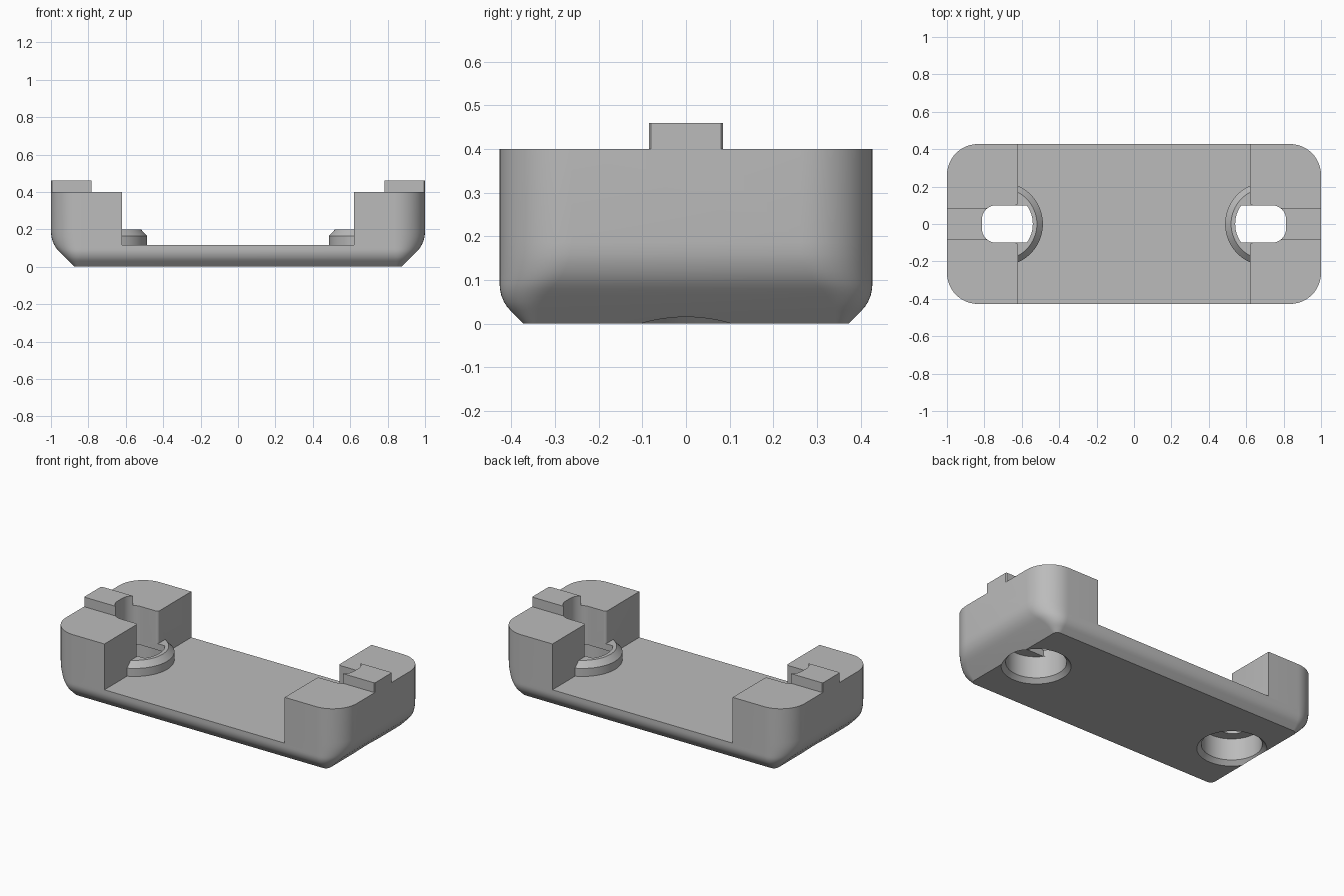
import bpy, bmesh, math

if "Cube" in bpy.data.objects:
    bpy.data.objects.remove(bpy.data.objects["Cube"])

HOLE_X, HOLE_R = 0.711, 0.17     # centre and radius of the screw holes
STEP_X, FLOOR_Z = 0.62, 0.115    # inner face of end blocks, floor height

grey = bpy.data.materials.new("grey plastic")
grey.diffuse_color = (0.5, 0.5, 0.5, 1)
grey.use_nodes = True
grey.node_tree.nodes["Principled BSDF"].inputs["Base Color"].default_value = grey.diffuse_color


def loft(name, rings):
    """Closed solid through a stack of matching (x, y, z) rings."""
    bm = bmesh.new()
    rows = [[bm.verts.new(p) for p in ring] for ring in rings]
    n = len(rows[0])
    for a, b in zip(rows, rows[1:]):
        for i in range(n):
            j = (i + 1) % n
            bm.faces.new((a[i], a[j], b[j], b[i]))
    bm.faces.new(rows[0][::-1])
    bm.faces.new(rows[-1])
    bmesh.ops.recalc_face_normals(bm, faces=bm.faces)
    me = bpy.data.meshes.new(name)
    bm.to_mesh(me)
    bm.free()
    me.materials.append(grey)
    ob = bpy.data.objects.new(name, me)
    bpy.context.collection.objects.link(ob)
    return ob


def arc(cx, cy, r, a0, a1, n):
    return [(cx + r * math.cos(math.radians(a0 + (a1 - a0) * i / n)),
             cy + r * math.sin(math.radians(a0 + (a1 - a0) * i / n))) for i in range(n + 1)]


def round_rect(hx, hy, r, z, n=12):
    pts = []
    for k, (sx, sy) in enumerate(((1, 1), (-1, 1), (-1, -1), (1, -1))):
        pts += arc(sx * (hx - r), sy * (hy - r), r, 90 * k, 90 * k + 90, n)
    return [(x, y, z) for x, y in pts]


def prism(name, outline, z0, z1):
    return loft(name, [[(x, y, z) for x, y in outline] for z in (z0, z1)])


def turned(name, cx, profile, n=64):
    return loft(name, [[(x, y, z) for x, y in arc(cx, 0, r, 0, 360, n)[:-1]] for r, z in profile])


def boolean(target, tool, op):
    mod = target.modifiers.new(op, 'BOOLEAN')
    mod.operation, mod.object, mod.solver = op, tool, 'EXACT'
    bpy.context.view_layer.objects.active = target
    bpy.ops.object.modifier_apply(modifier=mod.name)
    bpy.data.objects.remove(tool)


def inset(z, flat, r):
    """45 degree chamfer blending into a round of radius r."""
    if z <= flat:
        return flat - z + r * (1 - math.sqrt(0.5))
    u = max(0, flat + r * math.sqrt(0.5) - z)
    return r - math.sqrt(r * r - u * u)


# Body: rounded block narrowing towards the underside
levels = [0, 0.03, 0.04, 0.05, 0.065, 0.08, 0.092, 0.105, 0.12, 0.14, 0.16, 0.187, 0.4]
rings = []
for z in levels:
    dx, dy = inset(z, 0.081, 0.15), inset(z, 0.03, 0.085)
    rings.append(round_rect(1 - dx, 0.427 - dy, 0.165 - 1.08 * dx, z))
body = loft("mounting_bracket", rings)

# Open middle between the two end blocks
boolean(body, prism("middle_cut", [(-STEP_X, -1), (STEP_X, -1), (STEP_X, 1), (-STEP_X, 1)],
                    FLOOR_Z, 1), 'DIFFERENCE')

for s in (1, -1):
    # Chamfered boss around each screw hole
    boolean(body, turned("boss", s * HOLE_X, [(0.224, 0.06), (0.224, 0.165), (0.192, 0.2)]), 'UNION')
    # Locating tab on top of each end block
    tab = [(s * x, y) for x, y in ((0.74, -0.085), (0.995, -0.085), (1.0, -0.08),
                                   (1.0, 0.08), (0.995, 0.085), (0.74, 0.085))]
    boolean(body, prism("tab", tab, 0.35, 0.46), 'UNION')
    # Screw hole from below with a countersunk rim
    boolean(body, turned("hole_cut", s * HOLE_X, [(0.205, -0.01), (HOLE_R, 0.025), (HOLE_R, 0.16)]),
            'DIFFERENCE')
    # Slot through the boss, rounded at its outer end
    far = arc(0.738, -0.025, 0.075, -90, 0, 10) + arc(0.738, 0.025, 0.075, 0, 90, 10)
    t = math.degrees(math.asin(0.1 / HOLE_R))
    near = arc(HOLE_X, 0, HOLE_R, 180 - t, 180 + t, 12)
    boolean(body, prism("slot_cut", [(s * x, y) for x, y in far + near], 0.1, 0.6), 'DIFFERENCE')
    # Slot opening through the inner block face, with eased corners
    f = 0.015
    mouth = ([(0.7, -0.1), (0.7, 0.1)] + arc(STEP_X + f, 0.1 + f, f, 270, 180, 5)
             + [(0.45, 0.1 + f), (0.45, -0.1 - f)] + arc(STEP_X + f, -0.1 - f, f, 180, 90, 5))
    boolean(body, prism("mouth_cut", [(s * x, y) for x, y in mouth], 0.2, 0.6), 'DIFFERENCE')

bpy.ops.object.select_all(action='DESELECT')
body.select_set(True)
bpy.context.view_layer.objects.active = body
bpy.ops.object.shade_smooth_by_angle(angle=math.radians(28))
